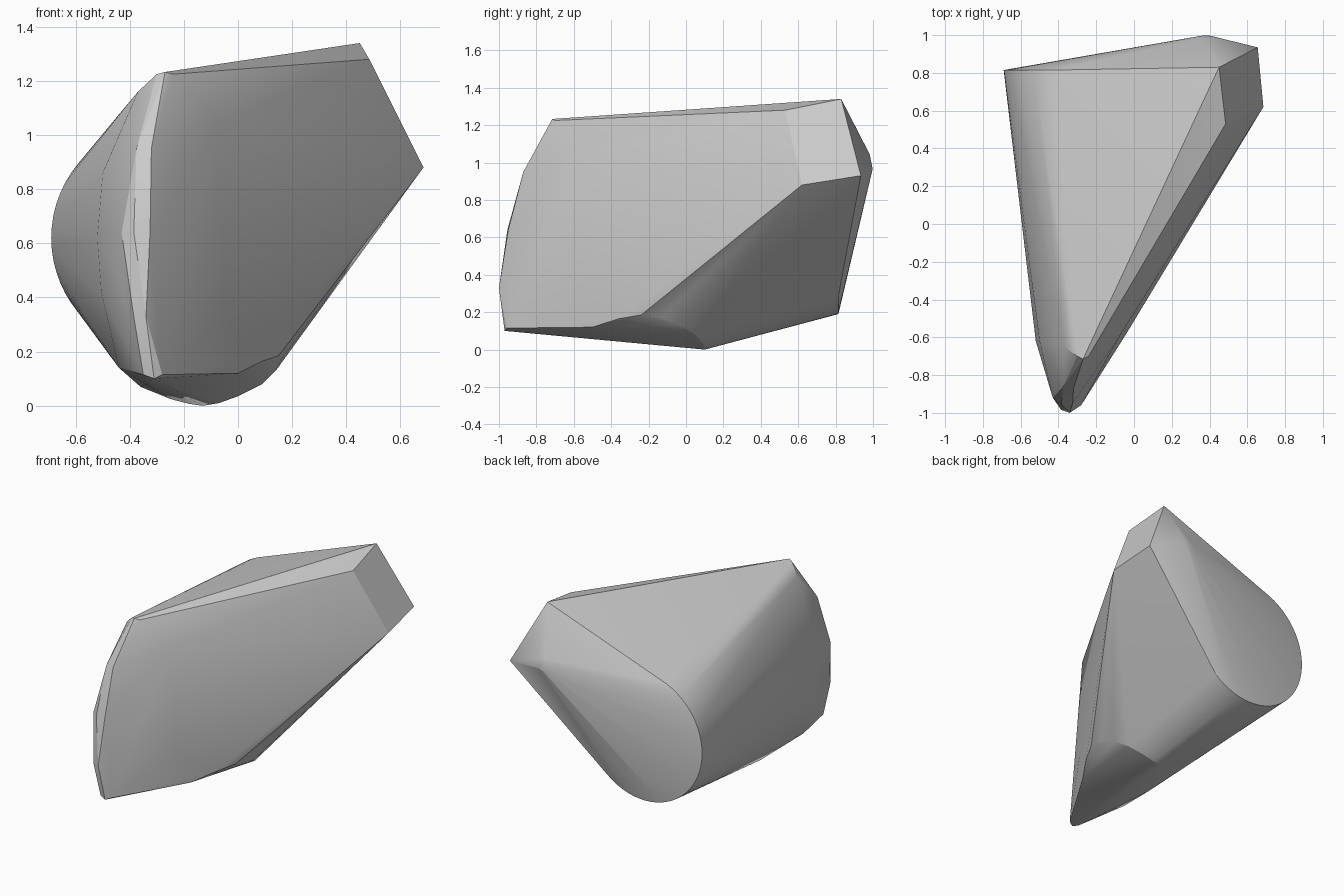
import bpy, bmesh, math
from mathutils import Vector

if "Cube" in bpy.data.objects:
    bpy.data.objects.remove(bpy.data.objects["Cube"])


def circle(center, radius, count, tilt=0.0):
    """Points of an upright circle facing back, leaning by tilt."""
    pts = []
    for i in range(count):
        a = 2 * math.pi * i / count
        h = math.sin(a) * radius
        pts.append(Vector(center) + Vector((math.cos(a) * radius,
                                            -h * math.sin(tilt), h * math.cos(tilt))))
    return pts


# Large round disc on the back left and small round tip at the back
back_disc = circle((-0.26, 0.815, 0.62), 0.43, 64)
back_tip = circle((0.38, 0.99, 1.005), 0.04, 20, 0.2)

# Sharp corners on the upper right
corners = [(0.45, 0.83, 1.34), (0.485, 0.53, 1.28), (0.685, 0.62, 0.88), (0.655, 0.935, 0.93)]

# Narrow front ridge, from top to bottom
ridge = [(-0.30, -0.70, 1.225), (-0.27, -0.715, 1.233), (-0.24, -0.70, 1.225),
         (-0.375, -0.86, 0.95), (-0.32, -0.87, 0.95),
         (-0.43, -0.92, 0.64), (-0.385, -0.955, 0.64), (-0.325, -0.95, 0.64),
         (-0.42, -0.93, 0.42), (-0.385, -0.985, 0.33), (-0.34, -1.0, 0.33),
         (-0.35, -0.96, 0.115), (-0.31, -0.97, 0.10), (-0.28, -0.96, 0.115)]

# Shoulders beside the ridge
shoulders = [(-0.08, -0.60, 1.04), (-0.04, -0.58, 0.33),
             (-0.37, -0.65, 1.16), (-0.50, -0.62, 0.86), (-0.52, -0.62, 0.62),
             (-0.505, -0.62, 0.42), (-0.44, -0.62, 0.14)]

# Curved rim of the tilted underside
underside = [(-0.34, -0.65, 0.08), (-0.36, -0.28, 0.07), (-0.25, -0.05, 0.025),
             (-0.18, 0.06, 0.007), (-0.13, 0.10, 0.0), (-0.07, 0.10, 0.01),
             (0.0, 0.09, 0.035), (0.09, 0.05, 0.08), (0.14, -0.03, 0.13),
             (0.16, -0.13, 0.172), (0.15, -0.24, 0.185), (0.09, -0.36, 0.165),
             (0.0, -0.50, 0.12)]

# Stretch one convex skin over all the outlines
bm = bmesh.new()
for p in back_disc + back_tip + corners + ridge + shoulders + underside:
    bm.verts.new(p)
hull = bmesh.ops.convex_hull(bm, input=bm.verts)
bmesh.ops.delete(bm, geom=[v for v in bm.verts if not v.link_faces], context='VERTS')
bmesh.ops.dissolve_limit(bm, angle_limit=math.radians(1), verts=bm.verts, edges=bm.edges)
bmesh.ops.recalc_face_normals(bm, faces=bm.faces)

mesh = bpy.data.meshes.new("faceted_stone")
bm.to_mesh(mesh)
bm.free()
stone = bpy.data.objects.new("faceted_stone", mesh)
bpy.context.collection.objects.link(stone)
bpy.context.view_layer.objects.active = stone
stone.select_set(True)
bpy.ops.object.shade_smooth_by_angle(angle=math.radians(20))
